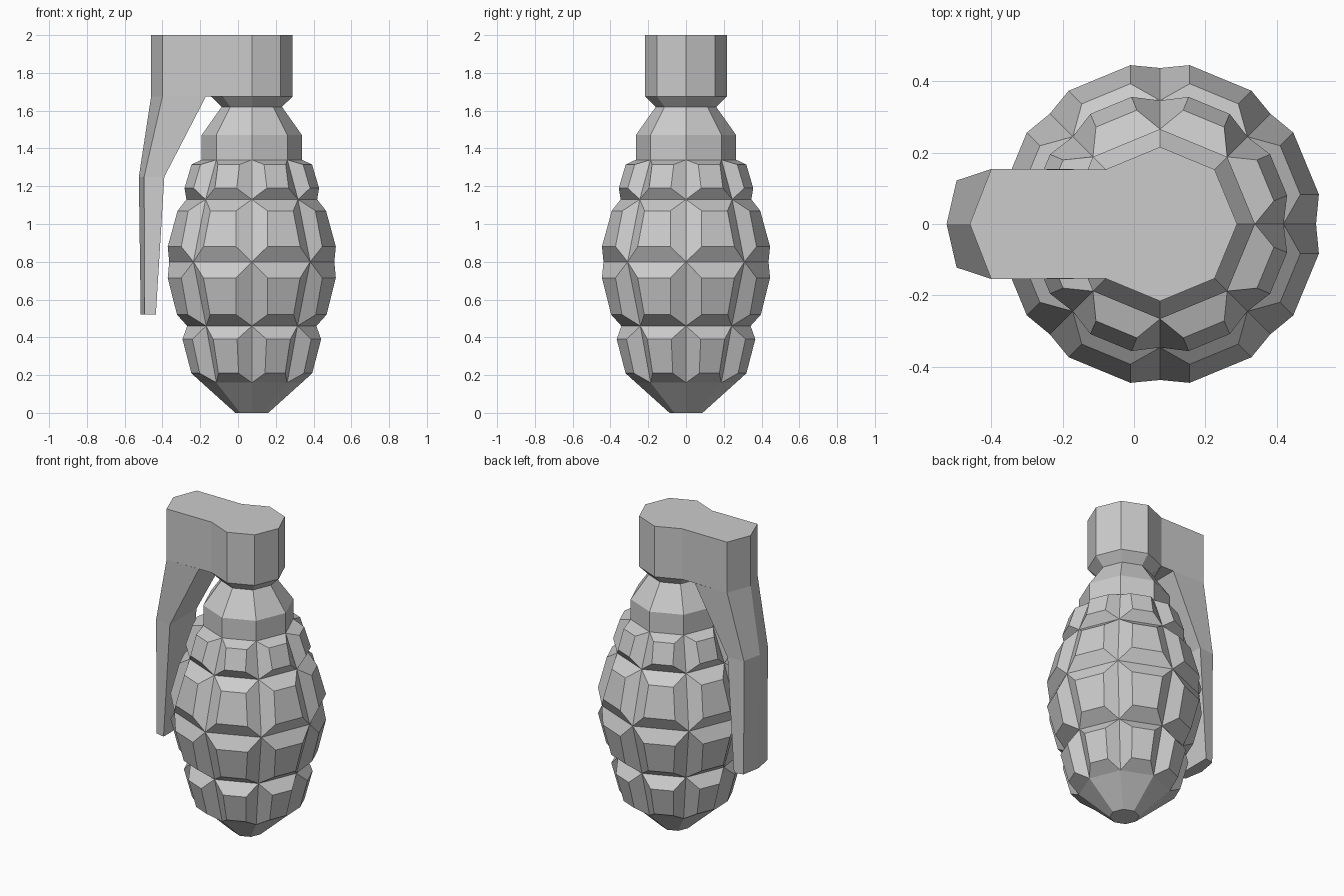
import bpy, bmesh
from math import cos, sin, pi
from mathutils import Vector

if "Cube" in bpy.data.objects:
    bpy.data.objects.remove(bpy.data.objects["Cube"])

CX = 0.073   # axis of the body
N = 8        # sides of the body


def make_object(name, bm):
    bmesh.ops.remove_doubles(bm, verts=bm.verts, dist=0.0005)
    bmesh.ops.recalc_face_normals(bm, faces=bm.faces)
    mesh = bpy.data.meshes.new(name)
    bm.to_mesh(mesh)
    bm.free()
    obj = bpy.data.objects.new(name, mesh)
    bpy.context.collection.objects.link(obj)
    return obj


def polar(i, r, z, off=0.0):
    """Point at radius r in direction i, shifted sideways by off."""
    a = 2 * pi * i / N
    return Vector((CX + r * cos(a) - off * sin(a), r * sin(a) + off * cos(a), z))


def face(bm, pts):
    bm.faces.new([bm.verts.new(p) for p in pts])


def loft(bm, loops, cap_start=True, cap_end=True):
    for a, b in zip(loops, loops[1:]):
        n = len(a)
        for i in range(n):
            j = (i + 1) % n
            face(bm, [a[i], a[j], b[j], b[i]])
    if cap_start:
        face(bm, loops[0][::-1])
    if cap_end:
        face(bm, loops[-1])


# Body: grooves (z, radius) and raised plates between them
grooves = [(0.16, 0.265), (0.46, 0.342), (0.80, 0.437), (1.13, 0.346), (1.34, 0.266)]
# each plate: lower (z, radius, side offset), upper (z, radius, side offset)
plates = [((0.21, 0.320, 0.07), (0.39, 0.367, 0.078)),
          ((0.52, 0.396, 0.083), (0.715, 0.445, 0.083)),
          ((0.88, 0.445, 0.083), (1.07, 0.393, 0.083)),
          ((1.19, 0.356, 0.08), (1.315, 0.319, 0.065))]
bm = bmesh.new()
for i in range(N):
    for k, (lo, hi) in enumerate(plates):
        (z0, r0), (z1, r1) = grooves[k], grooves[k + 1]
        outer = [polar(i, r0, z0), polar(i + 1, r0, z0),
                 polar(i + 1, r1, z1), polar(i, r1, z1)]
        inner = [polar(i, lo[1], lo[0], lo[2]), polar(i + 1, lo[1], lo[0], -lo[2]),
                 polar(i + 1, hi[1], hi[0], -hi[2]), polar(i, hi[1], hi[0], hi[2])]
        face(bm, inner)
        for s in range(4):
            t = (s + 1) % 4
            face(bm, [outer[s], outer[t], inner[t], inner[s]])
    # tapered base under each plate
    z0, r0 = grooves[0]
    face(bm, [polar(i, 0.087, 0), polar(i + 1, 0.087, 0),
              polar(i + 1, r0, z0), polar(i, r0, z0)])
# base end, then the neck stacked on the last groove
face(bm, [polar(i, 0.087, 0) for i in reversed(range(N))])
neck = [(1.34, 0.266), (1.47, 0.266), (1.62, 0.16), (1.675, 0.216)]
loft(bm, [[polar(i, r, z) for i in range(N)] for z, r in neck], cap_start=False)
make_object("body", bm)

# Cap: octagon whose left side runs out into the lever head
W = 0.154
outline = [polar(i, 0.216, 0) for i in (-3, -2, -1, 0, 1, 2, 3)]
outline += [Vector((-0.40, W, 0)), Vector((-0.46, 0, 0)), Vector((-0.40, -W, 0))]
bm = bmesh.new()
loft(bm, [[p + Vector((0, 0, z)) for p in outline] for z in (1.675, 2.0)])
make_object("cap", bm)

# Lever: five-sided section (z, inner x, side x, ridge x, half width)
sections = [(1.675, -0.17, -0.40, -0.46, W, W),
            (1.25, -0.39, -0.497, -0.525, 0.135, 0.122),
            (0.52, -0.435, -0.494, -0.515, 0.135, 0.12)]
bm = bmesh.new()
loft(bm, [[Vector((xi, -wi, z)), Vector((xi, wi, z)), Vector((xs, ws, z)),
           Vector((xr, 0, z)), Vector((xs, -ws, z))]
          for z, xi, xs, xr, wi, ws in sections], cap_start=False)
make_object("lever", bm)
